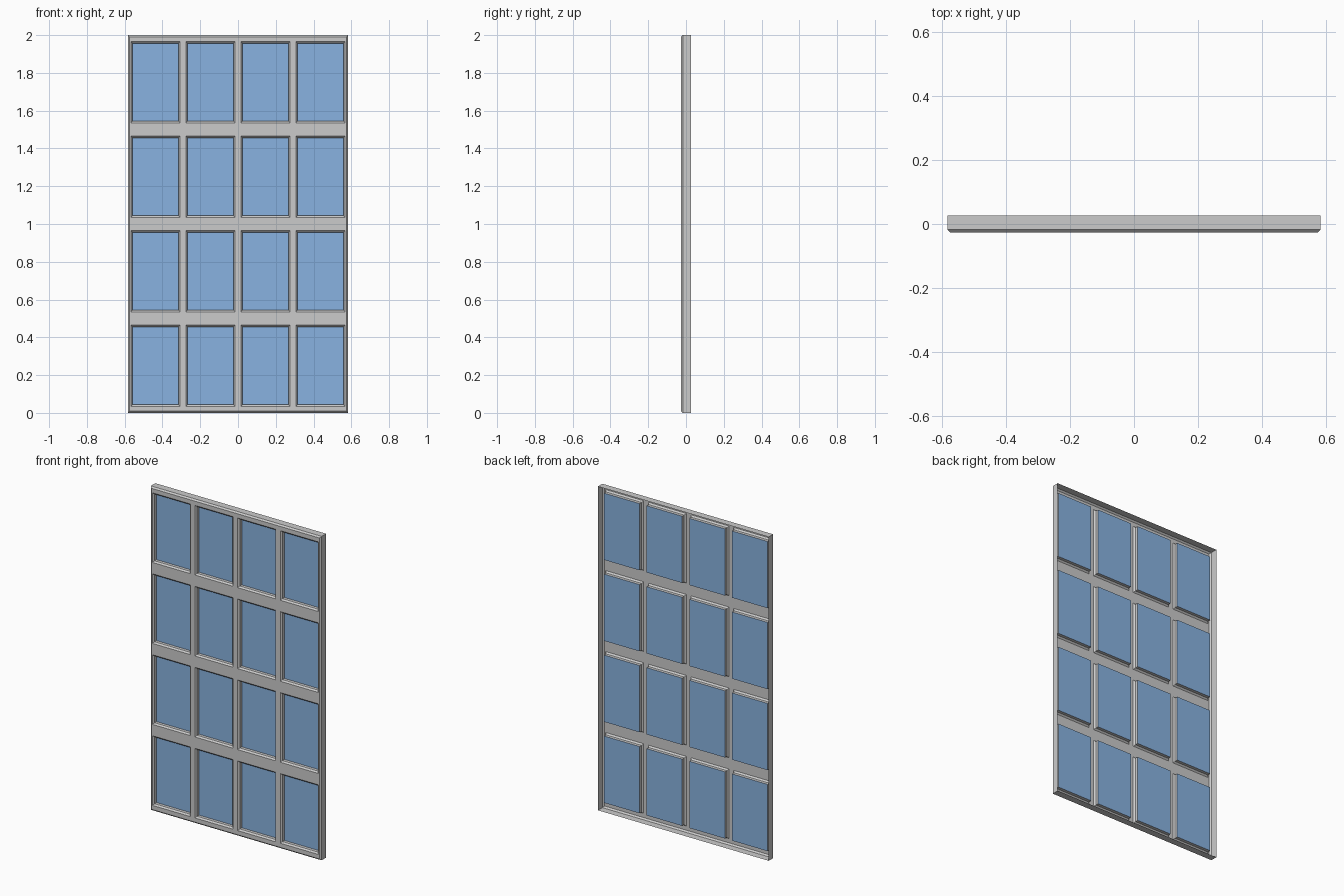
import bpy, bmesh

if "Cube" in bpy.data.objects:
    bpy.data.objects.remove(bpy.data.objects["Cube"])

W, H = 0.583, 2.0                 # half width, full height
FRONT, BACK, GLASS_Y = -0.026, 0.026, 0.002
BEV = 0.009
COLS, ROWS = 4, 4
PX, PZ = 2 * W / COLS, H / ROWS   # pane pitch
OW, OH = 0.13, 0.215              # half size of each opening at the front
centres_x = [-W + PX * (i + 0.5) for i in range(COLS)]
centres_z = [PZ * (i + 0.5) for i in range(ROWS)]


def rect(bm, cx, cz, hw, hh, y):
    return [bm.verts.new((cx + sx * hw, y, cz + sz * hh))
            for sx, sz in ((-1, -1), (1, -1), (1, 1), (-1, 1))]


def skirt(bm, cx, cz, steps):
    """Chain of rectangles (half width, half height, y) joined by strips."""
    loops = [rect(bm, cx, cz, *s) for s in steps]
    for a, b in zip(loops, loops[1:]):
        for i in range(4):
            j = (i + 1) % 4
            bm.faces.new((a[i], a[j], b[j], b[i]))


def finish(bm, name):
    bmesh.ops.remove_doubles(bm, verts=bm.verts, dist=1e-5)
    me = bpy.data.meshes.new(name)
    bm.to_mesh(me)
    bm.free()
    ob = bpy.data.objects.new(name, me)
    bpy.context.collection.objects.link(ob)
    return ob


# Frame: an open-backed shell, with a flat front lattice
bm = bmesh.new()
xs = [-W + BEV] + [c + s * OW for c in centres_x for s in (-1, 1)] + [W - BEV]
zs = [BEV] + [c + s * OH for c in centres_z for s in (-1, 1)] + [H - BEV]
for i in range(len(xs) - 1):
    for j in range(len(zs) - 1):
        if i % 2 and j % 2:
            continue              # pane opening
        hw, hh = (xs[i + 1] - xs[i]) / 2, (zs[j + 1] - zs[j]) / 2
        bm.faces.new(rect(bm, xs[i] + hw, zs[j] + hh, hw, hh, FRONT))

# Outer walls with a chamfered front edge
skirt(bm, 0, H / 2, [(W, H / 2, BACK), (W, H / 2, FRONT + BEV),
                     (W - BEV, H / 2 - BEV, FRONT)])

# Chamfered reveals leading back to the glass
for cx in centres_x:
    for cz in centres_z:
        skirt(bm, cx, cz, [(OW, OH, FRONT), (OW - BEV, OH - BEV, FRONT + BEV),
                           (OW - BEV, OH - BEV, GLASS_Y)])
finish(bm, "window_frame")

# Glass panes
glass = bpy.data.materials.new("glass")
glass.diffuse_color = (0.25, 0.45, 0.75, 0.7)
glass.use_nodes = True
glass.node_tree.nodes["Principled BSDF"].inputs["Base Color"].default_value = glass.diffuse_color
bm = bmesh.new()
for cx in centres_x:
    for cz in centres_z:
        bm.faces.new(rect(bm, cx, cz, OW - BEV, OH - BEV, GLASS_Y))
finish(bm, "glass_panes").data.materials.append(glass)
